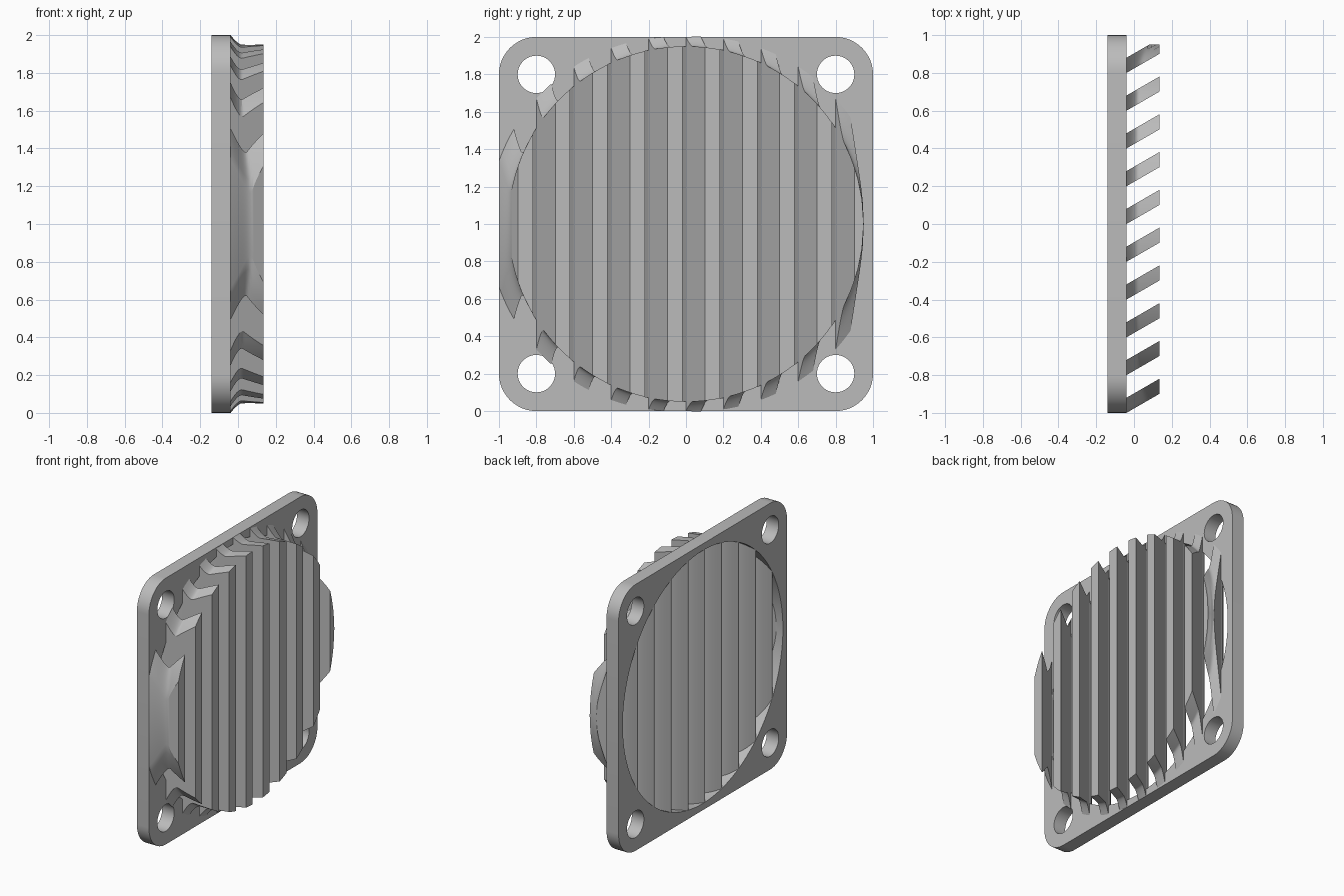
import bpy, bmesh, math
from mathutils import Matrix

cube = bpy.data.objects.get("Cube")
if cube:
    bpy.data.objects.remove(cube, do_unlink=True)

BACK, FACE, TIP = -0.14, -0.04, 0.135   # plate back, plate face, slat tips
RADIUS = 0.95                           # round opening
SLOPE = math.tan(math.radians(30))

grey = bpy.data.materials.new("plain grey")
grey.use_nodes = True
grey.diffuse_color = (0.5, 0.5, 0.5, 1)
grey.node_tree.nodes["Principled BSDF"].inputs["Base Color"].default_value = (0.5, 0.5, 0.5, 1)


def add_object(name, mesh):
    mesh.materials.clear()
    mesh.materials.append(grey)
    obj = bpy.data.objects.new(name, mesh)
    bpy.context.collection.objects.link(obj)
    bpy.ops.object.select_all(action='DESELECT')
    obj.select_set(True)
    bpy.context.view_layer.objects.active = obj
    bpy.ops.object.shade_smooth_by_angle(angle=math.radians(30))
    return obj


def arc(cy, cz, radius, start, sweep, steps):
    angles = [math.radians(start + sweep * i / steps) for i in range(steps + 1)]
    return [(cy + radius * math.cos(a), cz + radius * math.sin(a)) for a in angles]


def circle(cy, cz, radius, steps):
    return arc(cy, cz, radius, 0, 360, steps)[:-1]


# Mounting plate: rounded square with a round opening and four bolt holes
outline = []
for k, (sy, sz) in enumerate([(1, 1), (-1, 1), (-1, -1), (1, -1)]):
    outline += arc(0.8 * sy, 1 + 0.8 * sz, 0.2, 90 * k, 90, 12)
loops = [outline, circle(0, 1, RADIUS, 128)]
loops += [circle(0.8 * sy, 1 + 0.8 * sz, 0.1, 40) for sy in (-1, 1) for sz in (-1, 1)]

curve = bpy.data.curves.new("plate_outline", 'CURVE')
curve.dimensions = '2D'
curve.fill_mode = 'BOTH'
curve.extrude = (FACE - BACK) / 2
for loop in loops:
    spline = curve.splines.new('POLY')
    spline.points.add(len(loop) - 1)
    for point, (y, z) in zip(spline.points, loop):
        point.co = (y, z, 0, 1)
    spline.use_cyclic_u = True
helper = bpy.data.objects.new("plate_outline", curve)
bpy.context.collection.objects.link(helper)
plate_mesh = bpy.data.meshes.new_from_object(
    helper.evaluated_get(bpy.context.evaluated_depsgraph_get()))
bpy.data.objects.remove(helper, do_unlink=True)
# Stand the flat outline up so its thickness runs along x
plate_mesh.transform(Matrix(((0, 0, 1, (BACK + FACE) / 2), (1, 0, 0, 0),
                             (0, 1, 0, 0), (0, 0, 0, 1))))
bm = bmesh.new()
bm.from_mesh(plate_mesh)
bmesh.ops.remove_doubles(bm, verts=bm.verts, dist=0.0001)
bmesh.ops.recalc_face_normals(bm, faces=bm.faces)
bm.to_mesh(plate_mesh)
bm.free()
add_object("mounting_plate", plate_mesh)


def slat_section(x):
    """Lower and upper y offset of a slat at depth x."""
    if x >= FACE:
        lower = SLOPE * (x - FACE)
        return lower, lower + 0.08
    u = (FACE - x) / (FACE - BACK)
    return -0.03 * u, 0.08 - 0.1 * u ** 1.5


def clip_radius(x, y):
    """Round clip that flares out where a slat meets the plate face."""
    if x < FACE:
        return RADIUS
    length = 0.06 + 0.11 * min(abs(y), 1) ** 10
    t = max(0, 1 - (x - FACE) / length)
    return RADIUS + (0.05 + 0.055 * abs(y)) * t ** 1.5


# Slanted slats, with curved back edges inside the opening
columns = [BACK + 0.001 + (FACE - BACK - 0.002) * i / 8 for i in range(9)]
columns += [FACE + (TIP - FACE) * i / 20 for i in range(21)]
ACROSS = 5
for n in range(10):
    base = -1 + 0.2 * n
    bm = bmesh.new()
    sheets = []
    for side in (1, -1):
        sheet = []
        for x in columns:
            low, high = slat_section(x)
            row = []
            for j in range(ACROSS):
                y = base + low + (high - low) * j / (ACROSS - 1)
                r = clip_radius(x, y)
                y = max(-r, min(r, y))
                z = math.sqrt(max(0, r * r - y * y))
                row.append(bm.verts.new((x, y, 1 + side * z)))
            sheet.append(row)
        sheets.append(sheet)
    for sheet in sheets:
        for a, b in zip(sheet, sheet[1:]):
            for j in range(ACROSS - 1):
                bm.faces.new((a[j], b[j], b[j + 1], a[j + 1]))
    # Walls between the upper and lower ends
    rims = []
    for s in sheets:
        rims.append([row[0] for row in s] + s[-1][1:]
                    + [row[-1] for row in reversed(s[:-1])] + s[0][-2:0:-1])
    top, bottom = rims
    for i in range(len(top)):
        k = (i + 1) % len(top)
        bm.faces.new((top[i], top[k], bottom[k], bottom[i]))
    bmesh.ops.remove_doubles(bm, verts=bm.verts, dist=0.0001)
    bmesh.ops.dissolve_degenerate(bm, edges=bm.edges, dist=0.0001)
    bmesh.ops.recalc_face_normals(bm, faces=bm.faces)
    mesh = bpy.data.meshes.new(f"slat_{n + 1}")
    bm.to_mesh(mesh)
    bm.free()
    add_object(f"slat_{n + 1}", mesh)
